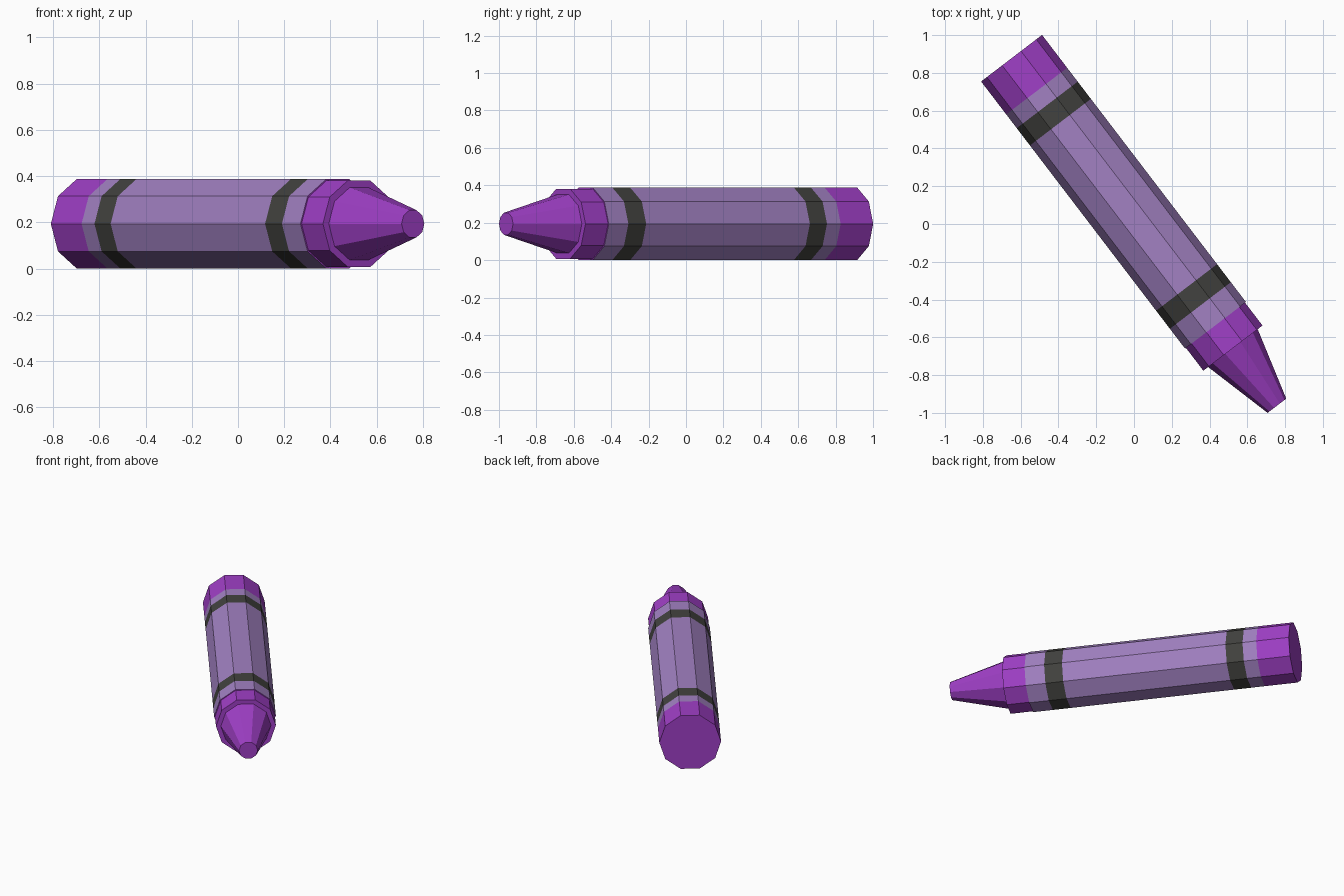
import bpy, bmesh, math
from mathutils import Vector

if "Cube" in bpy.data.objects:
    bpy.data.objects.remove(bpy.data.objects["Cube"])

SIDES = 10
R = 0.203
AXIS = Vector((0.607, -0.795, 0)).normalized()
UP = Vector((0, 0, 1))
SIDE = UP.cross(AXIS) * 1.0
CENTRE = SIDE * 0.0175 + UP * 0.194


def material(name, rgb):
    m = bpy.data.materials.new(name)
    m.diffuse_color = (*rgb, 1)
    m.use_nodes = True
    m.node_tree.nodes["Principled BSDF"].inputs["Base Color"].default_value = m.diffuse_color
    return m


PURPLE = material("purple_wax", (0.35, 0.05, 0.57))
LILAC = material("lilac_paper", (0.36, 0.22, 0.54))
BLACK = material("dark_band", (0.055, 0.055, 0.05))


def lathe(name, profile, mat, cap_start=False, cap_end=False):
    """Ten-sided tube along the crayon axis from (position, radius) pairs."""
    bm = bmesh.new()
    rings = []
    for t, r in profile:
        angles = [2 * math.pi * k / SIDES for k in range(SIDES)]
        rings.append([bm.verts.new(CENTRE + AXIS * t + SIDE * (r * math.cos(a))
                                   + UP * (r * math.sin(a))) for a in angles])
    for a, b in zip(rings, rings[1:]):
        for k in range(SIDES):
            j = (k + 1) % SIDES
            bm.faces.new((a[k], a[j], b[j], b[k]))
    if cap_start:
        bm.faces.new(rings[0][::-1])
    if cap_end:
        bm.faces.new(rings[-1])
    mesh = bpy.data.meshes.new(name)
    bm.to_mesh(mesh)
    bm.free()
    mesh.materials.append(mat)
    obj = bpy.data.objects.new(name, mesh)
    bpy.context.collection.objects.link(obj)


# Flat wax end
lathe("back_wax_end", [(-1.091, R), (-0.872, R)], PURPLE, cap_start=True)

# Paper wrapper and its two dark bands
for name, start, end, mat in [
    ("back_wrapper_edge", -0.872, -0.78, LILAC),
    ("back_band", -0.78, -0.665, BLACK),
    ("wrapper", -0.665, 0.436, LILAC),
    ("front_band", 0.436, 0.556, BLACK),
    ("front_wrapper_edge", 0.556, 0.688, LILAC),
]:
    lathe(name, [(start, R), (end, R)], mat)

# Wax collar, shoulder and blunt cone tip
lathe("wax_tip", [(0.688, R), (0.688, 0.197), (0.84, 0.197), (0.84, 0.165),
                  (1.224, 0.062)], PURPLE, cap_end=True)
